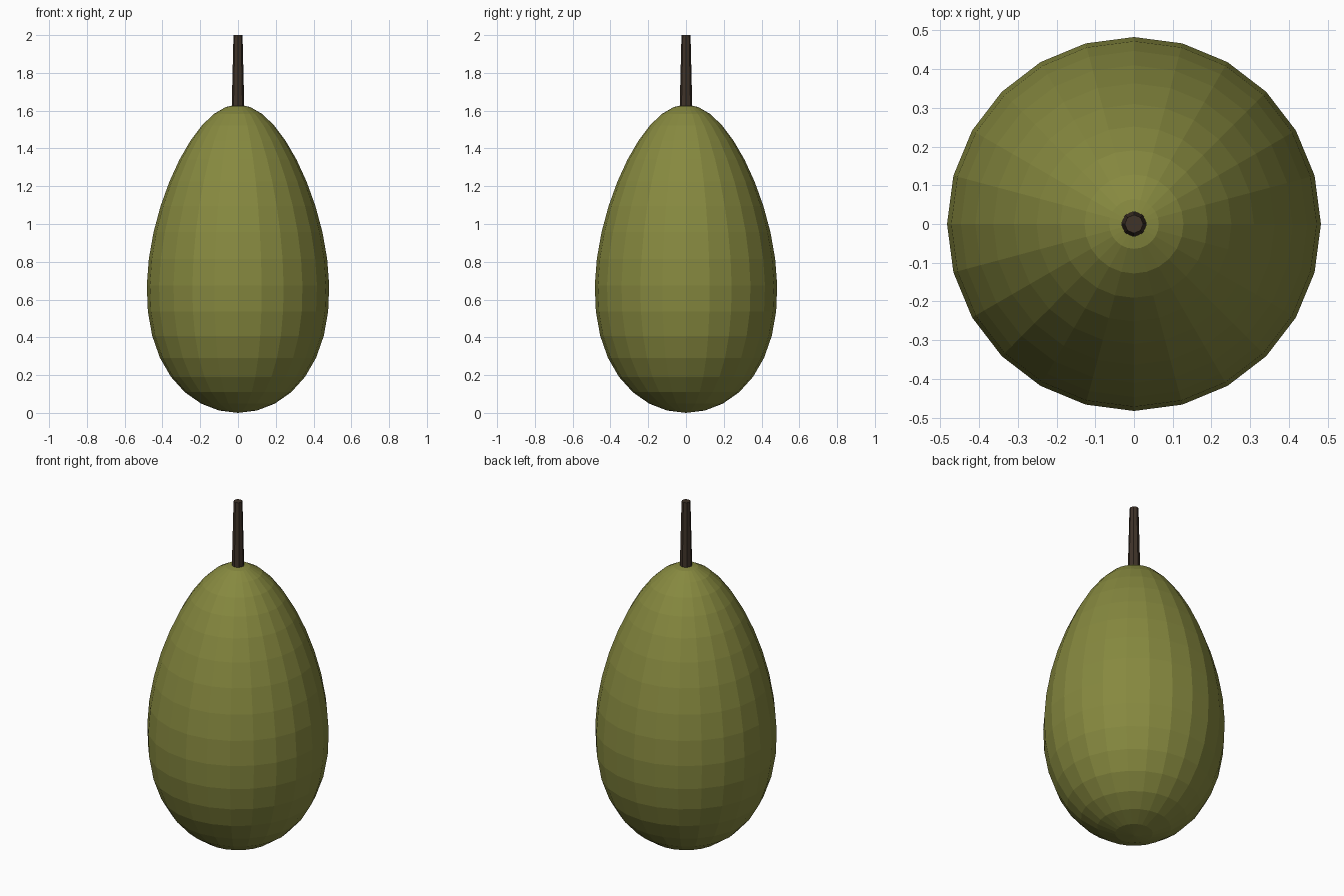
import bpy
import bmesh
from math import hypot

if "Cube" in bpy.data.objects:
    bpy.data.objects.remove(bpy.data.objects["Cube"])


def material(name, color):
    mat = bpy.data.materials.new(name)
    mat.diffuse_color = (*color, 1)
    mat.use_nodes = True
    mat.node_tree.nodes["Principled BSDF"].inputs["Base Color"].default_value = mat.diffuse_color
    return mat


def add_object(name, bm, mat):
    mesh = bpy.data.meshes.new(name)
    bm.to_mesh(mesh)
    bm.free()
    mesh.materials.append(mat)
    obj = bpy.data.objects.new(name, mesh)
    bpy.context.collection.objects.link(obj)
    return obj


# Fruit body: faceted sphere, stretched in height and tapered towards the top
HALF = 0.816
bm = bmesh.new()
bmesh.ops.create_uvsphere(bm, u_segments=24, v_segments=18, radius=1)
for v in bm.verts:
    taper = 0.472 - 0.105 * v.co.z
    v.co = (v.co.x * taper, v.co.y * taper, HALF * (1 + v.co.z))
add_object("fruit_body", bm, material("olive_skin", (0.24, 0.25, 0.05)))

# Stem: slim tapered eight-sided rod, sunk slightly into the fruit
bottom, top = 1.59, 2.0
bm = bmesh.new()
bmesh.ops.create_cone(bm, cap_ends=True, segments=8,
                      radius1=0.034, radius2=0.024, depth=top - bottom)
bmesh.ops.translate(bm, verts=bm.verts, vec=(0, 0, (top + bottom) / 2))
add_object("stem", bm, material("dark_bark", (0.05, 0.033, 0.022)))
